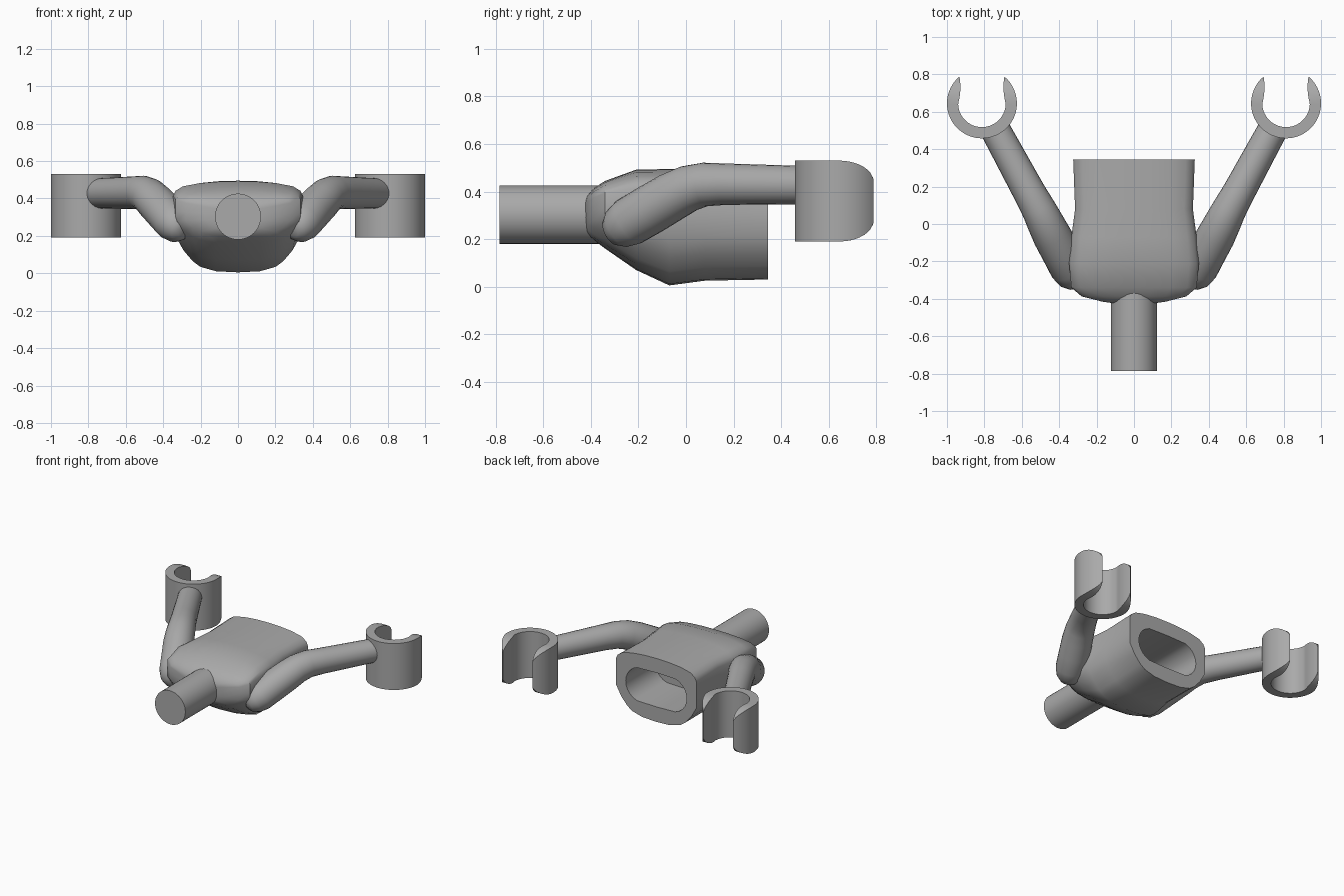
import bpy, bmesh, math
from mathutils import Vector

cube = bpy.data.objects.get("Cube")
if cube:
    bpy.data.objects.remove(cube, do_unlink=True)

grey = bpy.data.materials.new("plain_grey")
grey.use_nodes = True
COLOUR = (0.40, 0.40, 0.40, 1)
grey.diffuse_color = COLOUR
grey.node_tree.nodes["Principled BSDF"].inputs["Base Color"].default_value = COLOUR


def loft(name, rings, side=1, angle=35):
    """Skin a list of equal-length rings, cap both ends, mirror with side=-1."""
    bm = bmesh.new()
    loops = [[bm.verts.new((p[0] * side, p[1], p[2])) for p in r] for r in rings]
    n = len(loops[0])
    for a, b in zip(loops, loops[1:]):
        for i in range(n):
            j = (i + 1) % n
            bm.faces.new((a[i], a[j], b[j], b[i]))
    bm.faces.new(loops[0])
    bm.faces.new(loops[-1])
    bmesh.ops.recalc_face_normals(bm, faces=bm.faces)
    mesh = bpy.data.meshes.new(name)
    bm.to_mesh(mesh)
    bm.free()
    mesh.materials.append(grey)
    obj = bpy.data.objects.new(name, mesh)
    bpy.context.collection.objects.link(obj)
    bpy.ops.object.select_all(action='DESELECT')
    obj.select_set(True)
    bpy.context.view_layer.objects.active = obj
    bpy.ops.object.shade_smooth_by_angle(angle=math.radians(angle))
    return obj


def tube(name, path, side=1, sides=24):
    """Round tube through (point, radius) stations."""
    pts = [Vector(p) for p, r in path]
    rings = []
    for i, (p, r) in enumerate(path):
        tangent = pts[min(i + 1, len(pts) - 1)] - pts[max(i - 1, 0)]
        turn = tangent.to_track_quat('Z', 'X')
        rings.append([pts[i] + turn @ Vector((r * math.cos(t), r * math.sin(t), 0))
                      for t in (math.tau * k / sides for k in range(sides))])
    return loft(name, rings, side)


# Torso: cross-section swept front to back (width fraction, height fraction)
half = [(0, 0), (.35, .012), (.6, .06), (.72, .12), (.87, .24), (1, .4), (1, .6),
        (1, .82), (.96, .88), (.85, .935), (.6, .975), (.3, .995), (0, 1)]
section = half + [(-u, v) for u, v in half[-2:0:-1]]
stations = [(-.425, .10, .25, .36), (-.415, .17, .22, .385), (-.387, .28, .195, .415),
            (-.34, .335, .16, .445), (-.21, .347, .07, .492), (-.07, .335, .005, .495),
            (.08, .315, .025, .495), (.345, .325, .03, .495)]
rings = [[(u * w, y, lo + v * (hi - lo)) for u, v in section] for y, w, lo, hi in stations]

# Stadium-shaped socket in the back of the torso
HOLE_W, HOLE_H, MID = .247, .125, .265


def stadium(y):
    ring = []
    for k in range(len(section)):
        t = math.tau * k / len(section) - math.pi / 2
        c, s = math.cos(t), math.sin(t)
        shift = 0 if abs(c) < 1e-6 else math.copysign(HOLE_W - HOLE_H, c)
        ring.append((HOLE_H * c + shift, y, MID + HOLE_H * s))
    return ring


loft("torso", rings + [stadium(.345), stadium(0)])

# Neck peg
tube("neck_peg", [((0, -.785, .303), .123), ((0, -.3, .303), .123)], sides=40)

# Arms: rounded shoulder, bent elbow, straight forearm
arm = [((.295, -.325, .222), .03), ((.303, -.313, .228), .06), ((.32, -.285, .245), .088),
       ((.345, -.24, .272), .103), ((.39, -.15, .325), .105), ((.44, -.06, .378), .103),
       ((.475, .01, .413), .098), ((.51, .08, .43), .092), ((.56, .17, .431), .087),
       ((.75, .52, .427), .08)]

# Hands: open C-shaped clips whose tips are rounded off
CX, CY, CZ, OUTER, INNER, TALL = .813, .645, .36, .187, .127, .17


def clip_rings():
    rings = []
    start, steps = math.radians(50), 48
    for k in range(steps + 1):
        t = start - (math.pi + 2 * start) * k / steps
        c, s = math.cos(t), math.sin(t)
        xo, yo = OUTER * c, OUTER * s
        # inner wall runs straight out towards the tips
        xi, yi = INNER * c, INNER * s
        if s > 0:
            f = s / math.sin(start)
            xi = math.copysign(.127 - .032 * f * (1 - f) - .007 * f, c)
            yi = .142 * f
        ring = []
        for x, y, up in ((xo, yo, 1), (xi, yi, 1), (xi, yi, -1), (xo, yo, -1)):
            f = min(max(y / .145, 0), 1)
            h = TALL - .09 * (1 - math.sqrt(1 - f * f))
            ring.append((CX + x, CY + y, CZ + up * h))
        rings.append(ring)
    return rings


for label, side in (("left", 1), ("right", -1)):
    tube(label + "_arm", arm, side)
    loft(label + "_hand_clip", clip_rings(), side)
